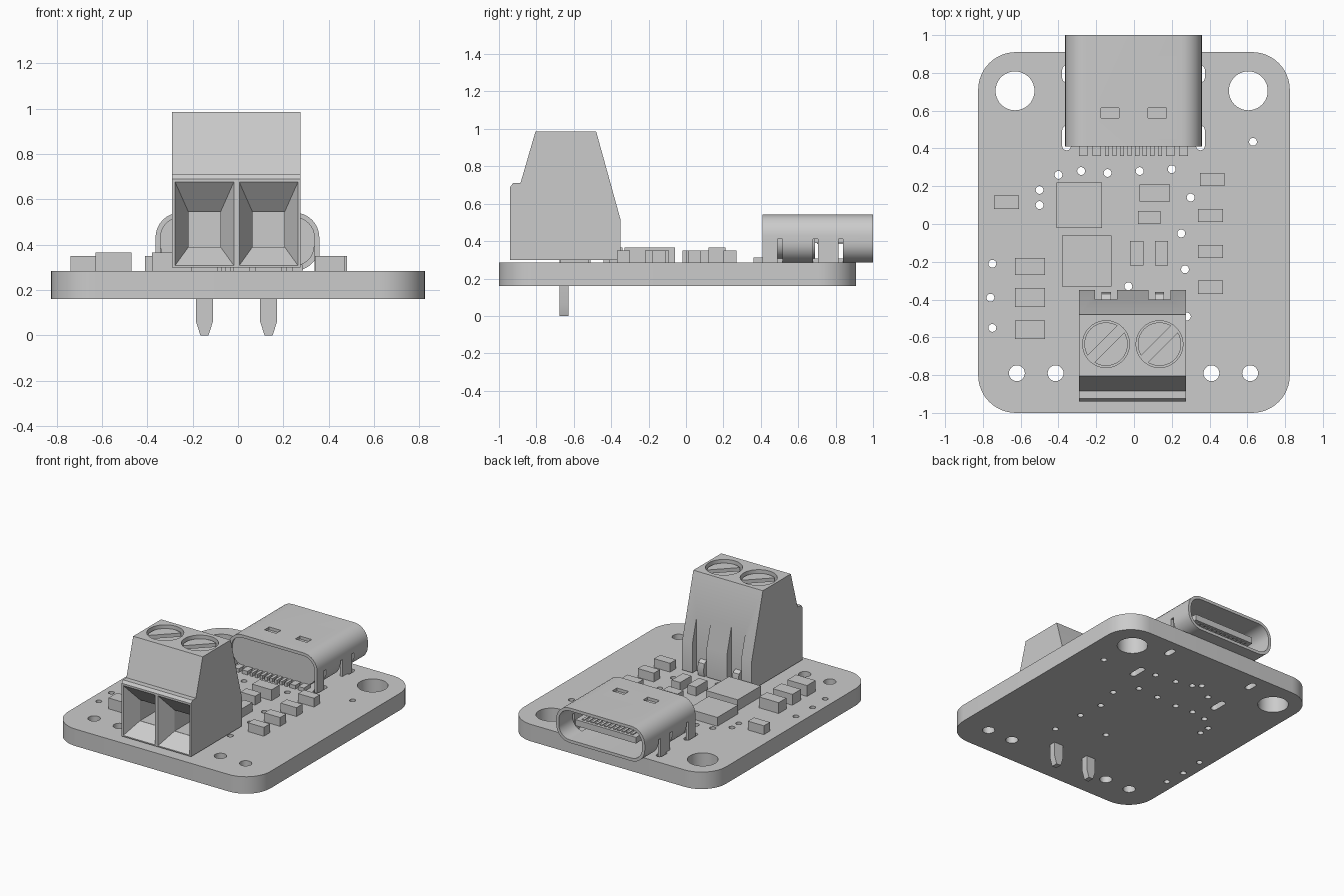
import bpy, bmesh, math
from mathutils import Matrix, Vector

if "Cube" in bpy.data.objects:
    bpy.data.objects.remove(bpy.data.objects["Cube"])

grey = bpy.data.materials.new("plain_grey")
grey.use_nodes = True
grey.diffuse_color = (0.6, 0.6, 0.6, 1)
grey.node_tree.nodes["Principled BSDF"].inputs["Base Color"].default_value = (0.6, 0.6, 0.6, 1)

# Axis swaps that stand a flat profile up: along x, along y, along z
ALONG = {
    "x": Matrix(((0, 0, 1, 0), (1, 0, 0, 0), (0, 1, 0, 0), (0, 0, 0, 1))),
    "y": Matrix(((1, 0, 0, 0), (0, 0, -1, 0), (0, 1, 0, 0), (0, 0, 0, 1))),
    "z": Matrix.Identity(4),
}


def add_object(name, mesh):
    ob = bpy.data.objects.new(name, mesh)
    bpy.context.scene.collection.objects.link(ob)
    mesh.materials.clear()
    mesh.materials.append(grey)
    return ob


def evaluated_mesh(ob):
    bpy.context.view_layer.update()
    deps = bpy.context.evaluated_depsgraph_get()
    return bpy.data.meshes.new_from_object(ob.evaluated_get(deps), depsgraph=deps)


def smooth(ob):
    ob.data.shade_smooth()
    ob.data.set_sharp_from_angle(angle=math.radians(30))


def circle(x, y, r, n=24):
    return [(x + r * math.cos(a), y + r * math.sin(a))
            for a in (2 * math.pi * i / n for i in range(n))]


def rounded(x0, x1, y0, y1, r, n=8):
    corners = [(x1 - r, y1 - r), (x0 + r, y1 - r), (x0 + r, y0 + r), (x1 - r, y0 + r)]
    return [(cx + r * math.cos(a), cy + r * math.sin(a))
            for q, (cx, cy) in enumerate(corners)
            for a in (math.pi / 2 * (q + i / n) for i in range(n + 1))]


def extrude(name, loops, low, high, axis="z"):
    """Filled outline with holes, extruded from low to high along an axis."""
    curve = bpy.data.curves.new(name, "CURVE")
    curve.dimensions, curve.fill_mode = "2D", "BOTH"
    curve.extrude = (high - low) / 2
    for loop in loops:
        spline = curve.splines.new("POLY")
        spline.points.add(len(loop) - 1)
        for point, (u, v) in zip(spline.points, loop):
            point.co = (u, v, 0, 1)
        spline.use_cyclic_u = True
    temp = bpy.data.objects.new(name + "_curve", curve)
    bpy.context.scene.collection.objects.link(temp)
    mesh = evaluated_mesh(temp)
    bpy.data.objects.remove(temp)
    bm = bmesh.new()
    bm.from_mesh(mesh)
    bmesh.ops.remove_doubles(bm, verts=bm.verts, dist=1e-5)
    middle = (low + high) / 2 * (-1 if axis == "y" else 1)
    bm.transform(ALONG[axis] @ Matrix.Translation((0, 0, middle)))
    bmesh.ops.recalc_face_normals(bm, faces=bm.faces)
    bm.to_mesh(mesh)
    bm.free()
    ob = add_object(name, mesh)
    smooth(ob)
    return ob


def box(name, x0, x1, y0, y1, z0, z1):
    mesh = bpy.data.meshes.new(name)
    bm = bmesh.new()
    bmesh.ops.create_cube(bm, size=1)
    for v in bm.verts:
        v.co = Vector(((x0, x1)[v.co.x > 0], (y0, y1)[v.co.y > 0], (z0, z1)[v.co.z > 0]))
    bm.to_mesh(mesh)
    bm.free()
    return add_object(name, mesh)


def cut(ob, cutters):
    for cutter in cutters:
        mod = ob.modifiers.new("cut", "BOOLEAN")
        mod.operation, mod.solver, mod.object = "DIFFERENCE", "EXACT", cutter
    mesh = evaluated_mesh(ob)
    ob.modifiers.clear()
    ob.data = mesh
    for cutter in cutters:
        bpy.data.objects.remove(cutter)
    smooth(ob)


# Circuit board with mounting holes, pin holes, vias and shell slots
TOP = 0.285
holes = [circle(x, 0.705, 0.103, 40) for x in (-0.63, 0.605)]
holes += [circle(x, -0.79, 0.042) for x in (-0.62, -0.415, 0.41, 0.615)]
vias = [(.63, .435), (.2, .29), (.03, .28), (-.14, .27), (-.28, .28), (-.4, .26), (-.5, .18),
        (-.5, .1), (.3, .14), (.25, -.05), (.27, -.24), (-.03, -.33), (.28, -.49), (-.75, -.21),
        (-.76, -.39), (-.75, -.55), (.23, .5), (-.23, .5), (.07, .52), (-.05, .55), (-.1, .59)]
holes += [circle(x, y, 0.021, 14) for x, y in vias]
for x in (-0.357, 0.352):
    for y0, y1 in ((0.39, 0.52), (0.75, 0.84)):
        holes.append(rounded(x - 0.023, x + 0.023, y0, y1, 0.022, 5))
extrude("circuit_board", [rounded(-0.825, 0.825, -1, 0.91, 0.2, 12)] + holes, 0.16, TOP)

# Small surface components: x range, y range, top height
components = {
    "resistor": [(-.74, -.61, .08, .15, .35), (.02, .14, 0, .07, .35), (-.02, .05, -.22, -.09, .35),
                 (.11, .18, -.22, -.09, .35), (.35, .48, .2, .27, .35), (.34, .47, .01, .08, .35),
                 (.34, .47, -.18, -.11, .35), (.34, .47, -.37, -.3, .35)],
    "capacitor": [(.03, .19, .12, .21, .365), (-.63, -.47, -.27, -.18, .365),
                  (-.63, -.47, -.44, -.34, .365), (-.63, -.47, -.61, -.51, .365)],
    "chip": [(-.41, -.17, -.02, .22, .35), (-.38, -.12, -.33, -.06, .365)],
}
for kind, places in components.items():
    for i, (x0, x1, y0, y1, z) in enumerate(places):
        box(f"{kind}_{i + 1}", x0, x1, y0, y1, TOP - 0.005, z)

# Screw terminal housing
profile = [(-.94, .3), (-.94, .69), (-.925, .71), (-.885, .71), (-.805, .985),
           (-.48, .985), (-.35, .515), (-.35, .3)]
housing = extrude("terminal_housing", [profile], -0.291, 0.276, "x")
cutters = []
for x in (-0.148, 0.135):
    # Funnel mouth that narrows to a wire hole
    funnel = box("funnel_cutter", x - 0.132, x + 0.132, -0.945, -0.83, 0.305, 0.682)
    for v in funnel.data.vertices:
        if v.co.y > -0.9:
            v.co.x = x + math.copysign(0.071, v.co.x - x)
            v.co.z = 0.39 if v.co.z < 0.5 else 0.545
    cutters += [funnel,
                box("wire_hole_cutter", x - 0.07, x + 0.07, -0.84, -0.6, 0.391, 0.544),
                extrude("screw_well_cutter", [circle(x, -0.636, 0.124, 40)], 0.93, 1.05),
                box("notch_cutter", x - 0.058, x + 0.058, -0.4, -0.3, 0.25, 0.9)]
cut(housing, cutters)

for side, x in (("right", -0.148), ("left", 0.135)):
    # Slotted screw
    screw = extrude(f"{side}_screw", [circle(x, -0.636, 0.115, 40)], 0.92, 0.962)
    slot = box("slot_cutter", -0.2, 0.2, -0.025, 0.025, 0.935, 1)
    slot.data.transform(Matrix.Translation((x, -0.636, 0)) @ Matrix.Rotation(math.pi / 4, 4, "Z"))
    cut(screw, [slot])
    # Solder pin with a tapered tip
    pin = [(x - .037, TOP + .02), (x - .037, .06), (x - .018, 0),
           (x + .018, 0), (x + .037, .06), (x + .037, TOP + .02)]
    extrude(f"{side}_solder_pin", [pin], -0.675, -0.627, "y")
    # Contact lug in the rear notch and standoff under the housing
    lug = [(-.41, TOP), (-.37, TOP), (-.36, .33), (-.37, .38), (-.41, .4)]
    extrude(f"{side}_contact_lug", [lug], x - 0.025, x + 0.025, "x")
    box(f"{side}_standoff", x - 0.06, x + 0.06, -0.67, -0.52, TOP - 0.005, 0.305)

# Cable socket: open rounded shell with windows and side slits
X0, X1, WALL, SHELL_TOP = -0.364, 0.359, 0.022, 0.542
outer = rounded(X0, X1, TOP, SHELL_TOP, 0.11)
inner = rounded(X0 + WALL, X1 - WALL, TOP + WALL, SHELL_TOP - WALL, 0.088)
shell = extrude("socket_shell", [outer, inner], 0.41, 1, "y")
cutters = [box("window_cutter", x - 0.048, x + 0.048, 0.56, 0.615, 0.5, 0.6)
           for x in (-0.128, 0.123)]
for x0, x1 in ((X0 - 0.05, X0 + 0.1), (X1 - 0.1, X1 + 0.05)):
    for y0, y1 in ((0.38, 0.515), (0.68, 0.84)):
        cutters.append(box("slit_cutter", x0, x1, y0, y1, 0.25, 0.41))
cut(shell, cutters)

# Shell legs
for side, x in (("right", X0), ("left", X1 - WALL)):
    for part, y0, y1 in (("front", 0.41, 0.49), ("rear", 0.705, 0.815)):
        box(f"{side}_{part}_leg", x, x + WALL, y0, y1, 0.25, 0.42)

# Socket insulator and tongue
extrude("socket_insulator", [inner], 0.425, 0.69, "y")
box("socket_tongue", -0.25, 0.245, 0.68, 0.94, 0.39, 0.435)
for i in range(12):
    x = -0.003 + (i - 5.5) * 0.036
    box(f"tongue_contact_{i + 1}", x - 0.01, x + 0.01, 0.7, 0.92, 0.384, 0.441)

# Socket solder contacts: two wide pairs around eight narrow ones
contacts = [(s * d - 0.003, 0.023) for s in (-1, 1) for d in (0.265, 0.195)]
contacts += [((i - 3.5) * 0.04 - 0.003, 0.011) for i in range(8)]
for i, (x, half) in enumerate(contacts):
    box(f"solder_contact_{i + 1}", x - half, x + half, 0.36, 0.44, TOP - 0.005, 0.312)
